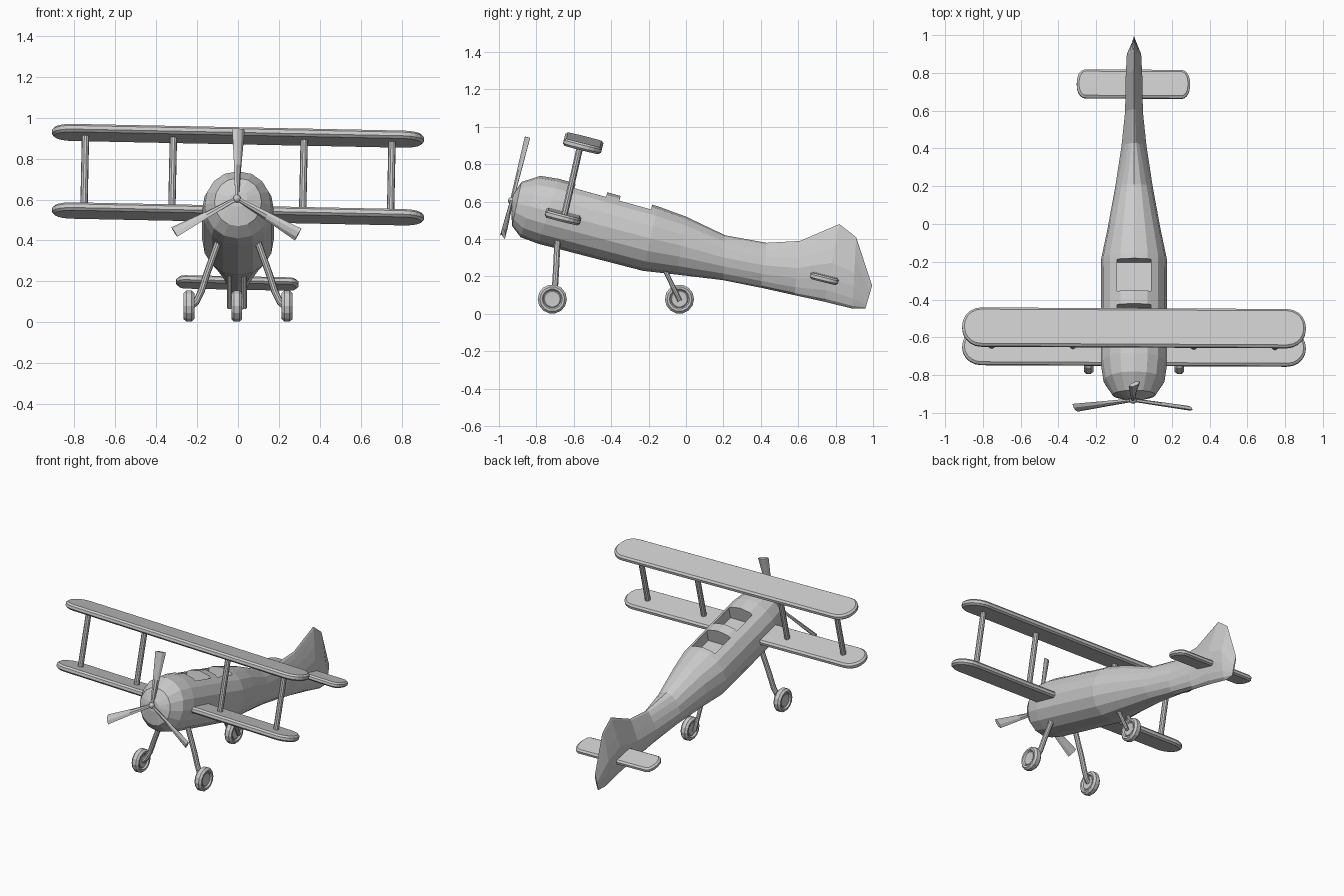
import bpy, bmesh
from math import sin, cos, pi, radians
from mathutils import Vector, Matrix

if "Cube" in bpy.data.objects:
    bpy.data.objects.remove(bpy.data.objects["Cube"])

TILT = Matrix.Rotation(radians(-14), 4, 'X')          # nose-up attitude on its wheels
ROLL = TILT @ Matrix.Rotation(radians(1.2), 4, 'Y')   # slight lean of wings and propeller


def finish(name, bm, matrix=Matrix()):
    bmesh.ops.recalc_face_normals(bm, faces=bm.faces)
    me = bpy.data.meshes.new(name)
    bm.to_mesh(me)
    bm.free()
    me.transform(matrix)
    ob = bpy.data.objects.new(name, me)
    bpy.context.collection.objects.link(ob)
    return ob


def loft(name, rings, matrix=Matrix()):
    bm = bmesh.new()
    vs = [[bm.verts.new(p) for p in r] for r in rings]
    n = len(vs[0])
    for a, b in zip(vs, vs[1:]):
        for i in range(n):
            bm.faces.new((a[i], a[(i + 1) % n], b[(i + 1) % n], b[i]))
    bm.faces.new(vs[0])
    bm.faces.new(vs[-1])
    return finish(name, bm, matrix)


def tube(name, pts, r, n=10):
    pts = [Vector(p) for p in pts]
    rings = []
    for i, p in enumerate(pts):
        d = (pts[min(i + 1, len(pts) - 1)] - pts[max(i - 1, 0)]).normalized()
        u = d.cross(Vector((0, 1, 0.1))).normalized()
        v = d.cross(u)
        rings.append([p + r * (u * cos(2 * pi * k / n) + v * sin(2 * pi * k / n)) for k in range(n)])
    return loft(name, rings)


def wing(name, centre, span, chord, thick, rx, ry):
    # Rounded outline stacked in four layers for softened edges
    def outline(z, inset):
        out = []
        for q, (sx, sy) in enumerate([(1, 1), (-1, 1), (-1, -1), (1, -1)]):
            for k in range(6):
                a = pi / 2 * (q + k / 5)
                out.append((sx * (span / 2 - rx) + (rx - inset) * cos(a),
                            sy * (chord / 2 - ry) + (ry - inset) * sin(a), z))
        return out
    t = thick / 2
    layers = [(-t, .012), (-t * .45, 0), (t * .45, 0), (t, .012)]
    return loft(name, [outline(z, i) for z, i in layers], Matrix.Translation(centre) @ ROLL)


# Fuselage and fin: top y, top z, bottom y, bottom z, half width, upper taper
sections = [
    (-.925, .635, -.935, .565, .045, 0),
    (-.88, .705, -.93, .47, .115, 0),
    (-.78, .738, -.885, .41, .162, 0),
    (-.68, .722, -.79, .375, .176, 0),
    (-.15, .575, -.23, .23, .175, 0),
    (.0, .52, -.05, .21, .14, 0),
    (.21, .42, .2, .18, .098, .1),
    (.43, .38, .40, .14, .066, .6),
    (.61, .39, .58, .10, .047, .7),
    (.82, .48, .74, .065, .044, .75),
    (.91, .41, .89, .028, .038, .75),
    (.995, .15, .96, .03, .004, 0),
]
N = 16
rings = []
for yt, zt, yb, zb, hw, taper in sections:
    ring = []
    for k in range(N):
        a = 2 * pi * k / N
        c, s = cos(a), sin(a)
        t = (1 + s) / 2
        x = hw * (abs(c) ** .92) * (1 if c > 0 else -1) * (1 - taper * max(s, 0))
        ring.append((x, yb + (yt - yb) * t, zb + (zt - zb) * t))
    rings.append(ring)
fuselage = loft("fuselage", rings)

# Two open cockpits
for name, y, z in [("front", -.505, .673), ("rear", -.265, .607)]:
    bm = bmesh.new()
    bmesh.ops.create_cube(bm, size=1, matrix=Matrix.Diagonal((.18, .175, .2, 1)))
    cutter = finish(name + "_cockpit_cutter", bm, Matrix.Translation((0, y, z)) @ TILT)
    cutter.hide_render = True
    cutter.hide_viewport = True
    cutter.display_type = 'WIRE'
    mod = fuselage.modifiers.new(name + "_cockpit", 'BOOLEAN')
    mod.operation = 'DIFFERENCE'
    mod.solver = 'EXACT'
    mod.object = cutter

# Wings and tailplane
upper, lower = Vector((0, -.55, .912)), Vector((0, -.655, .53))
wing("upper_wing", upper, 1.82, .21, .04, .1, .1)
wing("lower_wing", lower, 1.82, .195, .04, .1, .095)
wing("tailplane", (-.003, .74, .192), .6, .155, .035, .045, .07)

# Wing struts
for i, x in enumerate((-.75, -.32, .32, .75)):
    off = ROLL @ Vector((x, 0, 0))
    tube(f"wing_strut_{i + 1}", [off + lower + Vector((-.004, .005, 0)),
                                 off + upper + Vector((.004, -.012, 0))], .018)

# Propeller: hub and three pitched blades
hub = Matrix.Translation((-.005, -.932, .605))
bm = bmesh.new()
bmesh.ops.create_uvsphere(bm, u_segments=10, v_segments=6, radius=.02)
finish("propeller_hub", bm, hub)
for i in range(3):
    blade = []
    for r, w, t, pitch in [(0, .011, .008, 40), (.17, .021, .009, 30), (.35, .034, .010, 25)]:
        p = radians(pitch)
        blade.append([(x * cos(p) - y * sin(p), x * sin(p) + y * cos(p), r)
                      for x, y in [(-w, 0), (-w * .4, -t), (w * .4, -t), (w, 0), (w * .4, t), (-w * .4, t)]])
    loft(f"propeller_blade_{i + 1}", blade,
         hub @ ROLL @ Matrix.Rotation(2 * pi * i / 3, 4, 'Y'))


# Wheels: tyre and hub profile turned about the axle
def wheel(name, centre):
    half = [(.017, .012), (.018, .042), (.014, .047), (.025, .054), (.026, .066), (.013, .078)]
    profile = [(-x, r) for x, r in half] + half[::-1]
    n = 14
    loft(name, [[(x, r * cos(2 * pi * k / n), r * sin(2 * pi * k / n)) for k in range(n)]
                for x, r in profile], Matrix.Translation(centre))


wheel("rear_wheel", (-.006, -.035, .079))
for side, s in (("left", -1), ("right", 1)):
    wheel(side + "_front_wheel", (s * .24, -.715, .079))
    tube(side + "_front_leg", [(s * .08, -.685, .44), (s * .155, -.695, .23), (s * .18, -.70, .15),
                               (s * .205, -.708, .10), (s * .228, -.715, .079)], .017)
    tube(side + "_rear_fork", [(s * .036 - .006, -.13, .27), (s * .036 - .006, -.033, .07)], .013)
